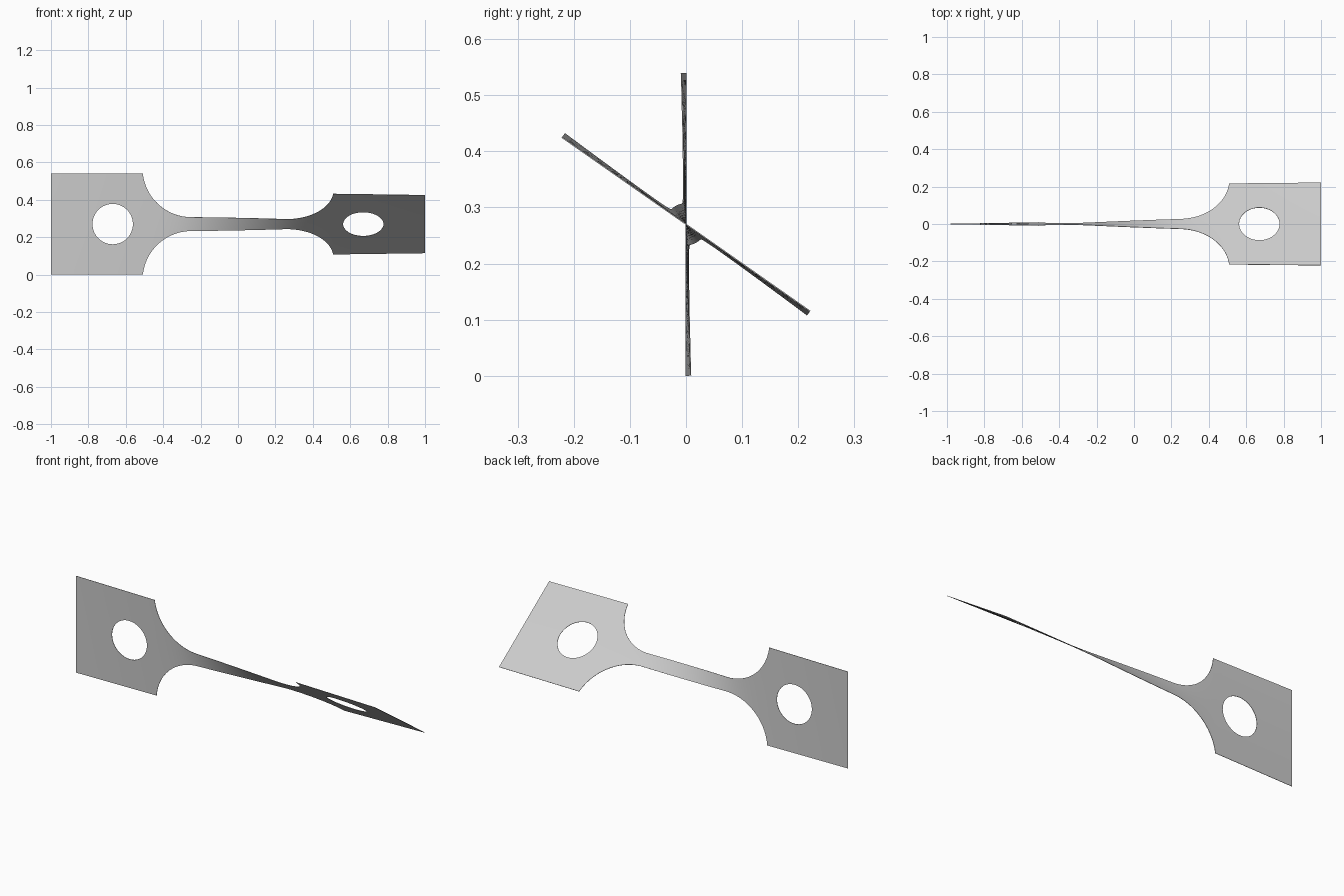
import bpy, bmesh, math

cube = bpy.data.objects.get("Cube")
if cube:
    bpy.data.objects.remove(cube, do_unlink=True)

HALF_W, NECK = 0.27, 0.0375           # half widths of grip and neck
FILLET_X, FILLET_R = 0.25, 0.26       # where the fillets end, and their radius
HOLE_X, HOLE_R = 0.67, 0.108
TWIST = math.radians(55)
THICK = 0.002
ROWS = 8

# Stations along one half: neck, fillet, grip with hole
fillet_end = math.acos(1 - (HALF_W - NECK) / FILLET_R)
half = [(FILLET_X * i / 16, NECK, 0) for i in range(16)]
for i in range(25):
    a = fillet_end * i / 24
    half.append((FILLET_X + FILLET_R * math.sin(a),
                 NECK + FILLET_R * (1 - math.cos(a)), 0))
half.append((0.535, HALF_W, 0))
for i in range(33):
    a = math.pi * i / 32
    half.append((HOLE_X - HOLE_R * math.cos(a), HALF_W, HOLE_R * math.sin(a)))
half += [(0.78 + 0.22 * i / 8, HALF_W, 0) for i in range(1, 9)]
stations = [(-x, w, h) for x, w, h in reversed(half[1:])] + half

# Twist builds up fastest where the strip is narrow
angles = [0.0]
for (x0, w0, _), (x1, w1, _) in zip(stations, stations[1:]):
    angles.append(angles[-1] + (x1 - x0) / ((w0 + w1) / 2) ** 1.5)
angles = [a * TWIST / angles[-1] for a in angles]

# Twisted sheet: an upper and a lower band that meet away from the holes
bm = bmesh.new()
for side in (1, -1):
    columns = []
    for (x, w, h), a in zip(stations, angles):
        column = []
        for r in range(ROWS + 1):
            v = side * (h + (w - h) * r / ROWS)
            column.append(bm.verts.new((x, -v * math.sin(a), HALF_W + v * math.cos(a))))
        columns.append(column)
    for c0, c1 in zip(columns, columns[1:]):
        for r in range(ROWS):
            quad = (c0[r], c1[r], c1[r + 1], c0[r + 1])
            bm.faces.new(quad if side > 0 else quad[::-1])
bmesh.ops.remove_doubles(bm, verts=bm.verts, dist=0.00005)
bmesh.ops.recalc_face_normals(bm, faces=bm.faces)
mesh = bpy.data.meshes.new("twisted_test_strip")
bm.to_mesh(mesh)
bm.free()

strip = bpy.data.objects.new("twisted_test_strip", mesh)
bpy.context.collection.objects.link(strip)

# Plain grey metal
grey = bpy.data.materials.new("plain_grey")
grey.use_nodes = True
colour = (0.6, 0.6, 0.6, 1)
grey.diffuse_color = colour
grey.node_tree.nodes["Principled BSDF"].inputs["Base Color"].default_value = colour
mesh.materials.append(grey)

# Sheet thickness and smooth shading with sharp rims
solid = strip.modifiers.new("thickness", "SOLIDIFY")
solid.thickness = THICK
solid.offset = 0
bpy.context.view_layer.objects.active = strip
strip.select_set(True)
bpy.ops.object.modifier_apply(modifier=solid.name)
bpy.ops.object.shade_smooth_by_angle(angle=math.radians(30))
